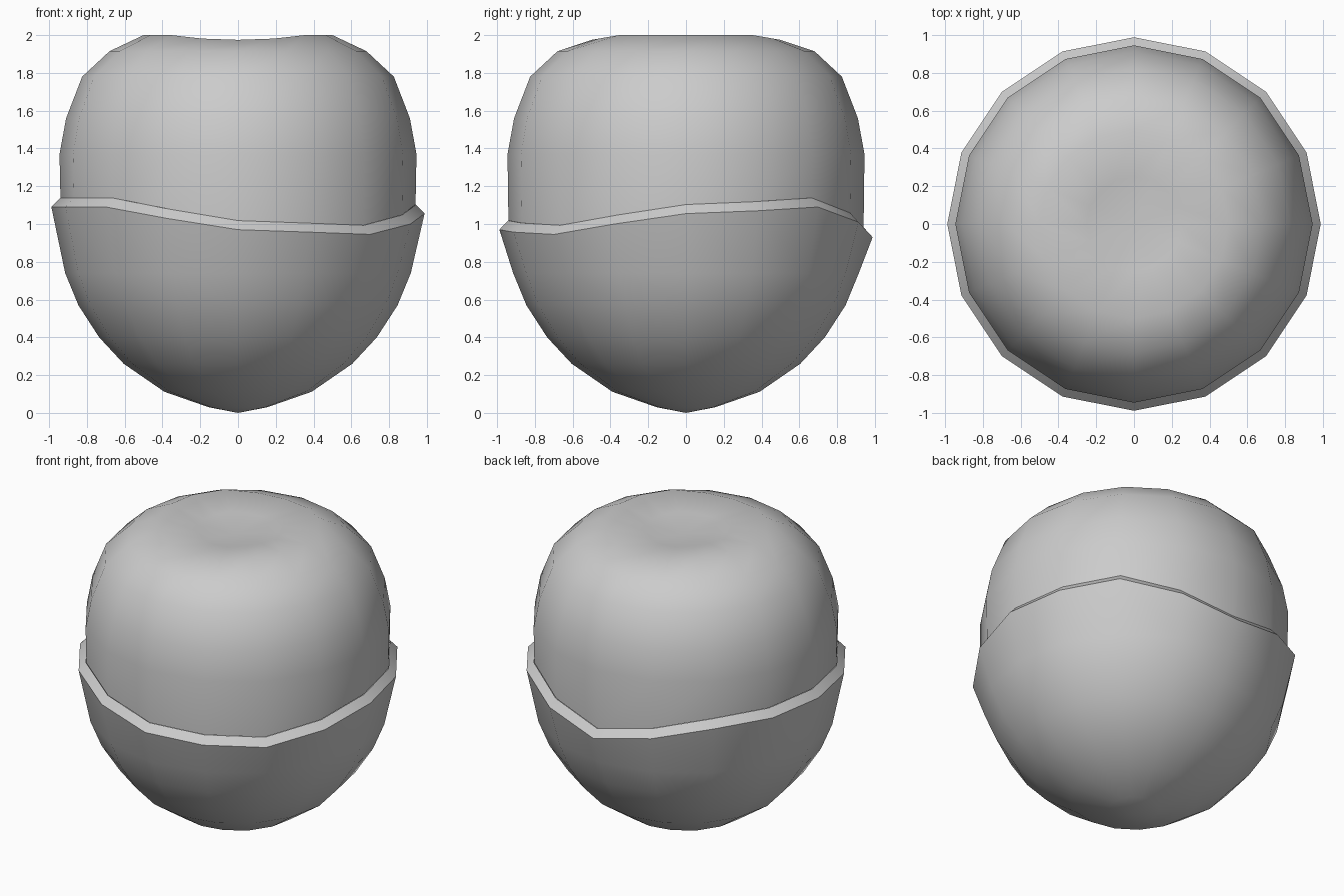
import bpy, bmesh, math

if "Cube" in bpy.data.objects:
    bpy.data.objects.remove(bpy.data.objects["Cube"])

N = 16
# Wavy height of the rim, one value per side, counter-clockwise from +x
RIM = [1.055, 1.07, 1.09, 1.01, 0.93, 1.0, 1.07, 1.08,
       1.09, 1.09, 1.09, 1.03, 0.97, 0.957, 0.945, 1.0]
LIFT = 0.048  # height of the bevelled ledge


def dip(i):
    """Lower the crown slightly towards front and back."""
    s = abs(math.sin(2 * math.pi * i / N))
    return 0.025 * max(0.0, (s - 0.71) / 0.29)


def lathe(name, rings, pole_z, sharp_deg):
    """Skin 16-sided rings (radius, height function); close last ring at a pole."""
    bm = bmesh.new()
    loops = []
    for r, zf in rings:
        loops.append([bm.verts.new((r * math.cos(2 * math.pi * i / N),
                                    r * math.sin(2 * math.pi * i / N), zf(i)))
                      for i in range(N)])
    pole = bm.verts.new((0, 0, pole_z))
    for i in range(N):
        j = (i + 1) % N
        for a, b in zip(loops, loops[1:]):
            bm.faces.new((a[i], a[j], b[j], b[i]))
        bm.faces.new((loops[-1][i], loops[-1][j], pole))
    bmesh.ops.recalc_face_normals(bm, faces=bm.faces)
    # open shell: orient outward using the pole cap
    bm.normal_update()
    cap = pole.link_faces[0]
    if cap.normal.z * (pole_z - 1) < 0:
        bmesh.ops.reverse_faces(bm, faces=bm.faces)
    me = bpy.data.meshes.new(name)
    bm.to_mesh(me)
    bm.free()
    ob = bpy.data.objects.new(name, me)
    bpy.context.collection.objects.link(ob)
    bpy.ops.object.select_all(action='DESELECT')
    ob.select_set(True)
    bpy.context.view_layer.objects.active = ob
    bpy.ops.object.shade_smooth_by_angle(angle=math.radians(sharp_deg))
    return ob


def flat(z):
    return lambda i: z


# Lower cup with bevelled wavy rim
cup_profile = [(0.915, 0.74), (0.845, 0.57), (0.735, 0.40),
               (0.605, 0.26), (0.39, 0.112), (0.155, 0.03)]
lathe("lower_cup",
      [(0.942, lambda i: RIM[i] + LIFT), (0.988, lambda i: RIM[i])]
      + [(r, flat(z)) for r, z in cup_profile], 0.0, 40)

# Upper body rising from the rim, with a shallow dimple on top
body_profile = [(0.945, 1.37), (0.91, 1.56), (0.825, 1.78), (0.68, 1.915)]
lathe("upper_body",
      [(0.94, lambda i: RIM[i] + LIFT)]
      + [(r, flat(z)) for r, z in body_profile]
      + [(0.5, lambda i: 2.0 - dip(i)), (0.25, lambda i: 1.965 - dip(i) * 0.5)],
      1.935, 60)
